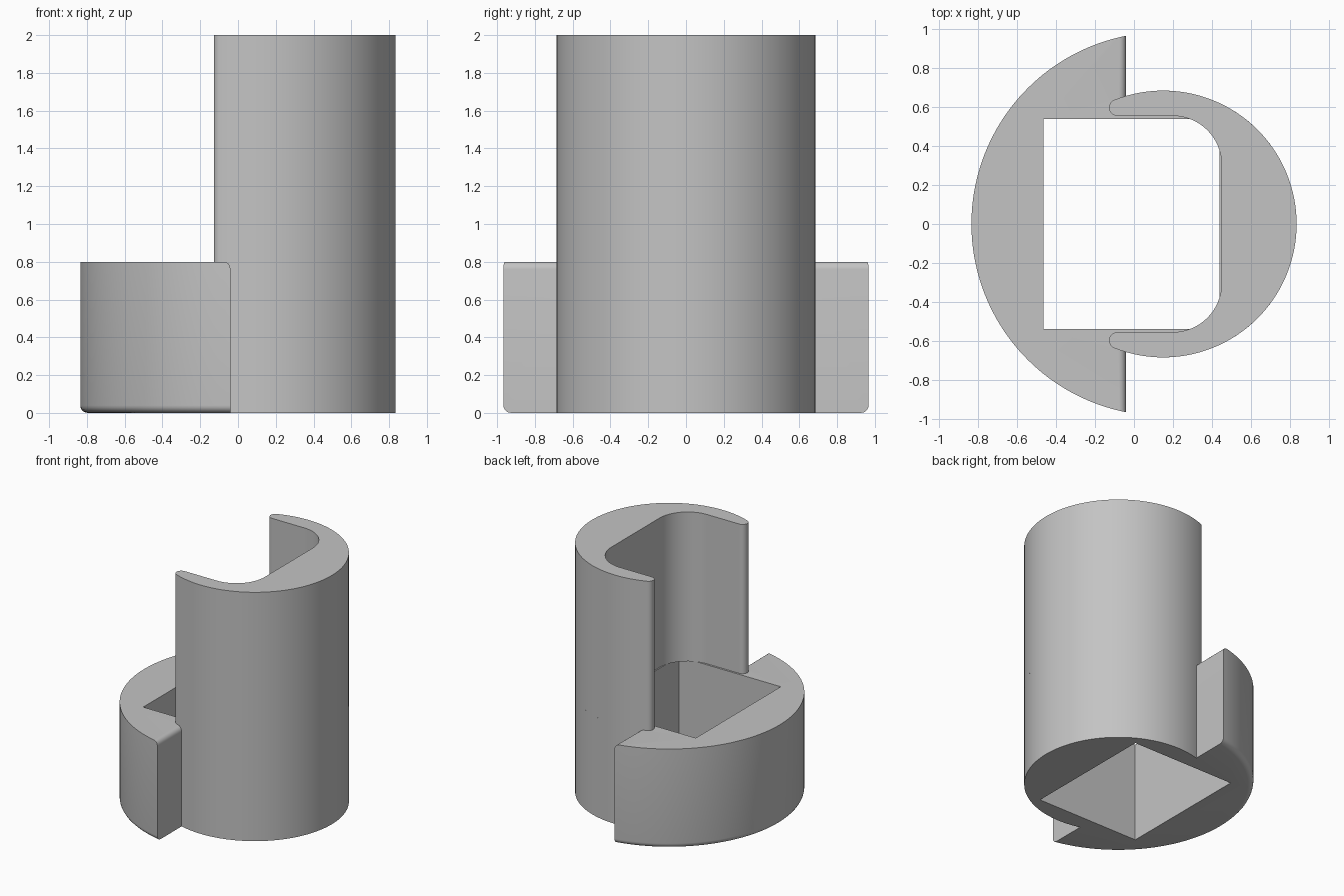
import bpy
import bmesh
from math import cos, sin, acos, pi, radians, sqrt

cube = bpy.data.objects.get("Cube")
if cube:
    bpy.data.objects.remove(cube, do_unlink=True)

AXIS_X = 0.15            # shared axis of the round parts
TOWER_R, COLLAR_R = 0.685, 0.985
COLLAR_H, TOP = 0.8, 2.0
END_X, SEAM_X = -0.04, -0.09
HOLE_Y, HOLE_LEFT, HOLE_RIGHT = 0.54, -0.465, 0.44
FILLET = 0.04

grey = bpy.data.materials.new("plain_grey")
grey.use_nodes = True
colour = (0.55, 0.55, 0.55, 1)
grey.diffuse_color = colour
grey.node_tree.nodes["Principled BSDF"].inputs["Base Color"].default_value = colour


def arc(cx, cy, r, start, end, steps):
    return [(cx + r * cos(start + (end - start) * i / steps),
             cy + r * sin(start + (end - start) * i / steps))
            for i in range(steps + 1)]


def angle_at(x, r):
    return acos((x - AXIS_X) / r)


def mirrored(half):
    """Close a half outline (y > 0) with its reflection in y."""
    other = [(x, -y) for x, y in reversed(half) if abs(y) > 1e-6]
    return half + other


def prism(name, outline, z0, z1, rounded=None):
    """Extrude an outline; round the edges that pass the given test."""
    bm = bmesh.new()
    base = bm.faces.new([bm.verts.new((x, y, z0)) for x, y in outline])
    ext = bmesh.ops.extrude_face_region(bm, geom=[base])
    for v in ext["geom"]:
        if isinstance(v, bmesh.types.BMVert):
            v.co.z = z1
    bmesh.ops.recalc_face_normals(bm, faces=bm.faces[:])
    if rounded:
        edges = [e for e in bm.edges if rounded(*e.verts)]
        bmesh.ops.bevel(bm, geom=edges, offset=FILLET, segments=5,
                        profile=0.5, affect='EDGES')
    mesh = bpy.data.meshes.new(name)
    bm.to_mesh(mesh)
    bm.free()
    mesh.materials.append(grey)
    obj = bpy.data.objects.new(name, mesh)
    bpy.context.collection.objects.link(obj)
    bpy.ops.object.select_all(action='DESELECT')
    obj.select_set(True)
    bpy.context.view_layer.objects.active = obj
    bpy.ops.object.shade_smooth_by_angle(angle=radians(30))
    return obj


# Half collar around the square hole, notched to receive the tower
def tower_y(x):
    return sqrt(TOWER_R ** 2 - (x - AXIS_X) ** 2)


collar_half = arc(AXIS_X, 0, COLLAR_R, pi, angle_at(END_X, COLLAR_R), 40)
collar_half += [(END_X, tower_y(END_X)), (SEAM_X, tower_y(SEAM_X)),
                (SEAM_X, HOLE_Y), (HOLE_LEFT, HOLE_Y)]


def collar_round(a, b):
    def on_rim(v):
        return abs(sqrt((v.co.x - AXIS_X) ** 2 + v.co.y ** 2) - COLLAR_R) < 1e-4
    low_rim = all(on_rim(v) and v.co.z < 0.01 for v in (a, b))
    top_end = all(abs(v.co.x - END_X) < 1e-4 and v.co.z > 0.7 for v in (a, b))
    return low_rim or (top_end and a.co.y * b.co.y > 0)


prism("collar", mirrored(collar_half), 0, COLLAR_H, collar_round)

# Tower base with the sharp-cornered hole
base_half = arc(AXIS_X, 0, TOWER_R, 0, angle_at(SEAM_X, TOWER_R), 48)
base_half += [(SEAM_X, HOLE_Y), (HOLE_RIGHT, HOLE_Y)]
prism("tower_base", mirrored(base_half), 0, COLLAR_H)

# Open tower wall with rounded tips and rounded inner corners
TIP_X, TIP_Y, TIP_R = -0.085, 0.598, 0.043
wall_half = arc(AXIS_X, 0, TOWER_R, 0, angle_at(TIP_X + 0.02, TOWER_R), 48)
wall_half += arc(TIP_X, TIP_Y, TIP_R, radians(110), radians(270), 12)
wall_half += arc(0.2, TIP_Y - TIP_R - 0.25, 0.25, pi / 2, 0, 16)
prism("tower_wall", mirrored(wall_half), COLLAR_H, TOP)
